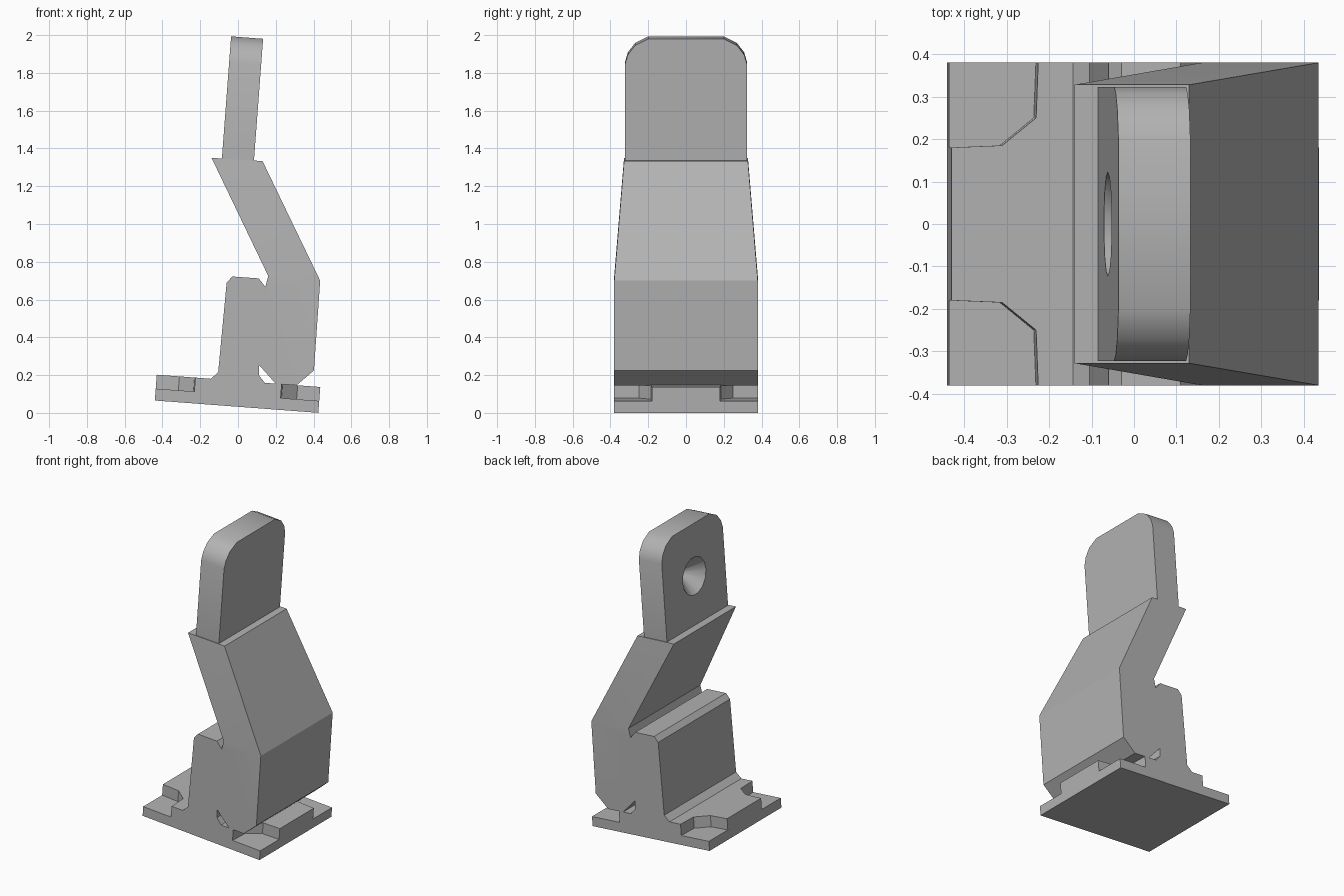
import bpy, bmesh, math
from mathutils import Matrix, Vector

cube = bpy.data.objects.get("Cube")
if cube:
    bpy.data.objects.remove(cube)

grey = bpy.data.materials.new("plain grey")
grey.use_nodes = True
GREY = (0.45, 0.45, 0.45, 1)
grey.diffuse_color = GREY
grey.node_tree.nodes["Principled BSDF"].inputs["Base Color"].default_value = GREY

TILT = Matrix.Rotation(math.radians(4.3), 4, 'Y')
BASE = Matrix.Translation((-0.0075, 0, 0.033)) @ TILT
TAB = Matrix.Translation((-0.085, 0, 1.35)) @ TILT
HALF = 0.38


def loft(name, first, last):
    """Closed solid between two matching outlines."""
    bm = bmesh.new()
    a = [bm.verts.new(p) for p in first]
    b = [bm.verts.new(p) for p in last]
    bm.faces.new(a)
    bm.faces.new(b[::-1])
    for i in range(len(a)):
        j = (i + 1) % len(a)
        bm.faces.new((a[j], a[i], b[i], b[j]))
    return finish(name, bm)


def finish(name, bm):
    bmesh.ops.recalc_face_normals(bm, faces=bm.faces)
    mesh = bpy.data.meshes.new(name)
    bm.to_mesh(mesh)
    bm.free()
    mesh.materials.append(grey)
    obj = bpy.data.objects.new(name, mesh)
    bpy.context.collection.objects.link(obj)
    return obj


def side_prism(name, pts, width=lambda z: HALF):
    """Profile in x and z, mirrored across y."""
    return loft(name, *[[(x, s * width(z), z) for x, z in pts] for s in (-1, 1)])


def base_prism(name, plan, low, high):
    """Plan outline raised on the tilted base."""
    return loft(name, *[[BASE @ Vector((x, y, h)) for x, y in plan] for h in (low, high)])


def combine(target, other, operation):
    mod = target.modifiers.new("join", 'BOOLEAN')
    mod.operation, mod.object, mod.solver = operation, other, 'EXACT'
    bpy.context.view_layer.objects.active = target
    bpy.ops.object.modifier_apply(modifier=mod.name)
    bpy.data.objects.remove(other)


# Base plate, with a raised boss notched at its four corners
L = 0.434
slab = base_prism("base_plate", [(-L, -HALF), (L, -HALF), (L, HALF), (-L, HALF)], 0, 0.063)
notch = [(L, 0.18), (L - 0.12, 0.185), (L - 0.2, 0.25), (L - 0.205, HALF)]
plan = []
for sx, sy in ((1, 1), (-1, 1), (-1, -1), (1, -1)):
    corner = [(sx * x, sy * y) for x, y in notch]
    plan += corner if sx * sy > 0 else corner[::-1]
boss = base_prism("base_boss", plan, 0.03, 0.137)

# Upright block: pillar and lower leg, with the relief slot between
block = side_prism("block", [
    (-0.15, 0.175), (-0.105, 0.215), (-0.06, 0.69), (-0.03, 0.722), (0.11, 0.712),
    (0.145, 0.667), (0.16, 0.725), (0.435, 0.70), (0.402, 0.225), (0.31, 0.146),
    (0.20, 0.154), (0.11, 0.255), (0.11, 0.20), (0.145, 0.155)])

# Leaning arm, narrower at the top
arm = side_prism("arm", [(0.16, 0.725), (-0.14, 1.35), (0.13, 1.333), (0.435, 0.70)],
                 lambda z: HALF if z < 1 else 0.328)

# Upper tab with rounded shoulders
half_tab = [(0.323, -0.05), (0.323, 0.51), (0.308, 0.56), (0.27, 0.61), (0.2, 0.645)]
outline = half_tab + [(-y, w) for y, w in half_tab[::-1]]
tab = loft("tab", *[[TAB @ Vector((u, y, w)) for y, w in outline] for u in (0, 0.17)])

# Conical hole in the tab
bm = bmesh.new()
bmesh.ops.create_cone(bm, cap_ends=True, segments=14, radius1=0.132, radius2=0.01, depth=0.132,
                      matrix=TAB @ Matrix.Translation((0.056, 0, 0.31))
                      @ Matrix.Rotation(math.pi / 2, 4, 'Y'))
cone = finish("hole_cutter", bm)
combine(tab, cone, 'DIFFERENCE')

for part in (boss, block, arm, tab):
    combine(slab, part, 'UNION')
slab.name = "hinge_bracket"

bpy.ops.object.select_all(action='DESELECT')
slab.select_set(True)
bpy.context.view_layer.objects.active = slab
bpy.ops.object.shade_smooth_by_angle(angle=math.radians(28))
